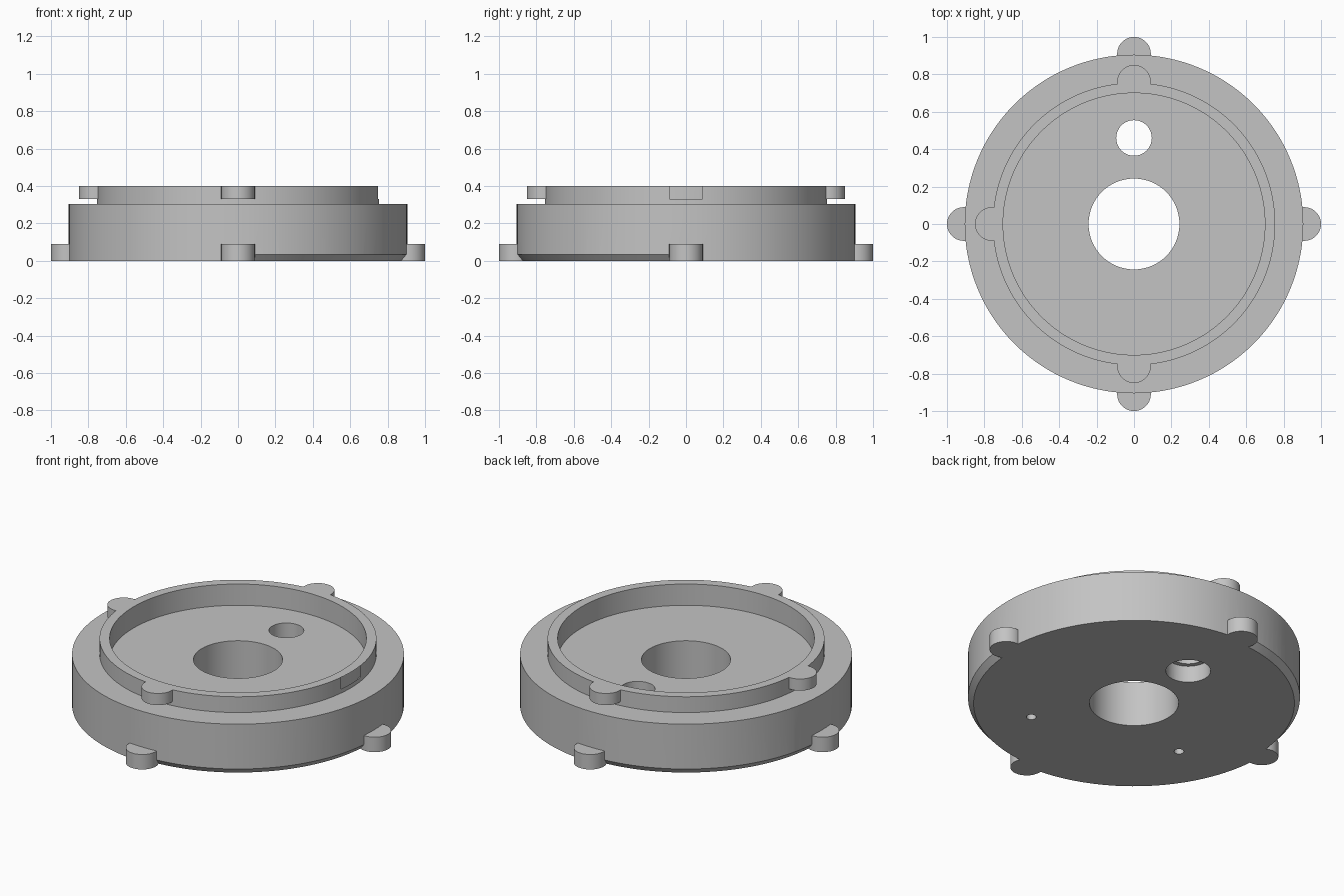
import bpy
import bmesh
from math import cos, sin, pi, radians
from mathutils import Matrix, Vector

if "Cube" in bpy.data.objects:
    bpy.data.objects.remove(bpy.data.objects["Cube"], do_unlink=True)

# Single plain grey material
grey = bpy.data.materials.new("plain grey")
grey.use_nodes = True
colour = (0.55, 0.55, 0.55, 1.0)
grey.diffuse_color = colour
grey.node_tree.nodes["Principled BSDF"].inputs["Base Color"].default_value = colour


def make_object(name, bm):
    bmesh.ops.recalc_face_normals(bm, faces=bm.faces[:])
    mesh = bpy.data.meshes.new(name)
    bm.to_mesh(mesh)
    bm.free()
    mesh.materials.append(grey)
    obj = bpy.data.objects.new(name, mesh)
    bpy.context.collection.objects.link(obj)
    return obj


def cylinder(name, radius, bottom, top, x=0, y=0, sides=64):
    bm = bmesh.new()
    place = Matrix.Translation((x, y, (bottom + top) / 2))
    bmesh.ops.create_cone(bm, cap_ends=True, segments=sides, radius1=radius,
                          radius2=radius, depth=top - bottom, matrix=place)
    return make_object(name, bm)


def chamfer_wedge(name, start):
    # Triangular section swept through a quarter turn
    bm = bmesh.new()
    turn = Matrix.Rotation(start, 3, "Z")
    section = [(0.87, -0.0058), (0.92, -0.0058), (0.92, 0.0525)]
    face = bm.faces.new([bm.verts.new(turn @ Vector((r, 0, z))) for r, z in section])
    geom = [face] + list(face.edges) + list(face.verts)
    bmesh.ops.spin(bm, geom=geom, cent=(0, 0, 0), axis=(0, 0, 1),
                   angle=pi / 2, steps=32, use_duplicate=False)
    return make_object(name, bm)


def combine(target, tool, operation):
    bpy.context.view_layer.objects.active = target
    mod = target.modifiers.new("combine", "BOOLEAN")
    mod.operation = operation
    mod.solver = "EXACT"
    mod.object = tool
    bpy.ops.object.modifier_apply(modifier=mod.name)
    bpy.data.objects.remove(tool, do_unlink=True)


# Main disc with two opposite chamfered quarters underneath
body = cylinder("round_housing", 0.905, 0, 0.305, sides=128)
for start in (-pi / 2, pi / 2):
    combine(body, chamfer_wedge("chamfer_cutter", start), "DIFFERENCE")

# Raised rim
combine(body, cylinder("raised_rim", 0.755, 0.2, 0.4, sides=128), "UNION")

# Four lugs at the base and four on the rim
for i in range(4):
    cx, cy = cos(i * pi / 2), sin(i * pi / 2)
    for distance, bottom, top in ((0.91, 0, 0.09), (0.76, 0.33, 0.4)):
        lug = cylinder("lug", 0.09, bottom, top, cx * distance, cy * distance, 48)
        combine(body, lug, "UNION")

# Top recess, central bore, and stepped side hole
combine(body, cylinder("recess_cutter", 0.7, 0.272, 0.5, sides=128), "DIFFERENCE")
combine(body, cylinder("bore_cutter", 0.243, -0.1, 0.5), "DIFFERENCE")
combine(body, cylinder("side_hole_cutter", 0.095, -0.1, 0.5, 0, 0.46), "DIFFERENCE")
combine(body, cylinder("counterbore_cutter", 0.122, -0.1, 0.1, 0, 0.46), "DIFFERENCE")

# Two small blind holes underneath
for angle in (radians(-55), radians(205)):
    pin = cylinder("pin_hole_cutter", 0.027, -0.1, 0.12,
                   0.58 * cos(angle), 0.58 * sin(angle), 24)
    combine(body, pin, "DIFFERENCE")

# Smooth round walls with crisp edges
bpy.ops.object.select_all(action="DESELECT")
body.select_set(True)
bpy.context.view_layer.objects.active = body
bpy.ops.object.shade_smooth_by_angle(angle=radians(30))
